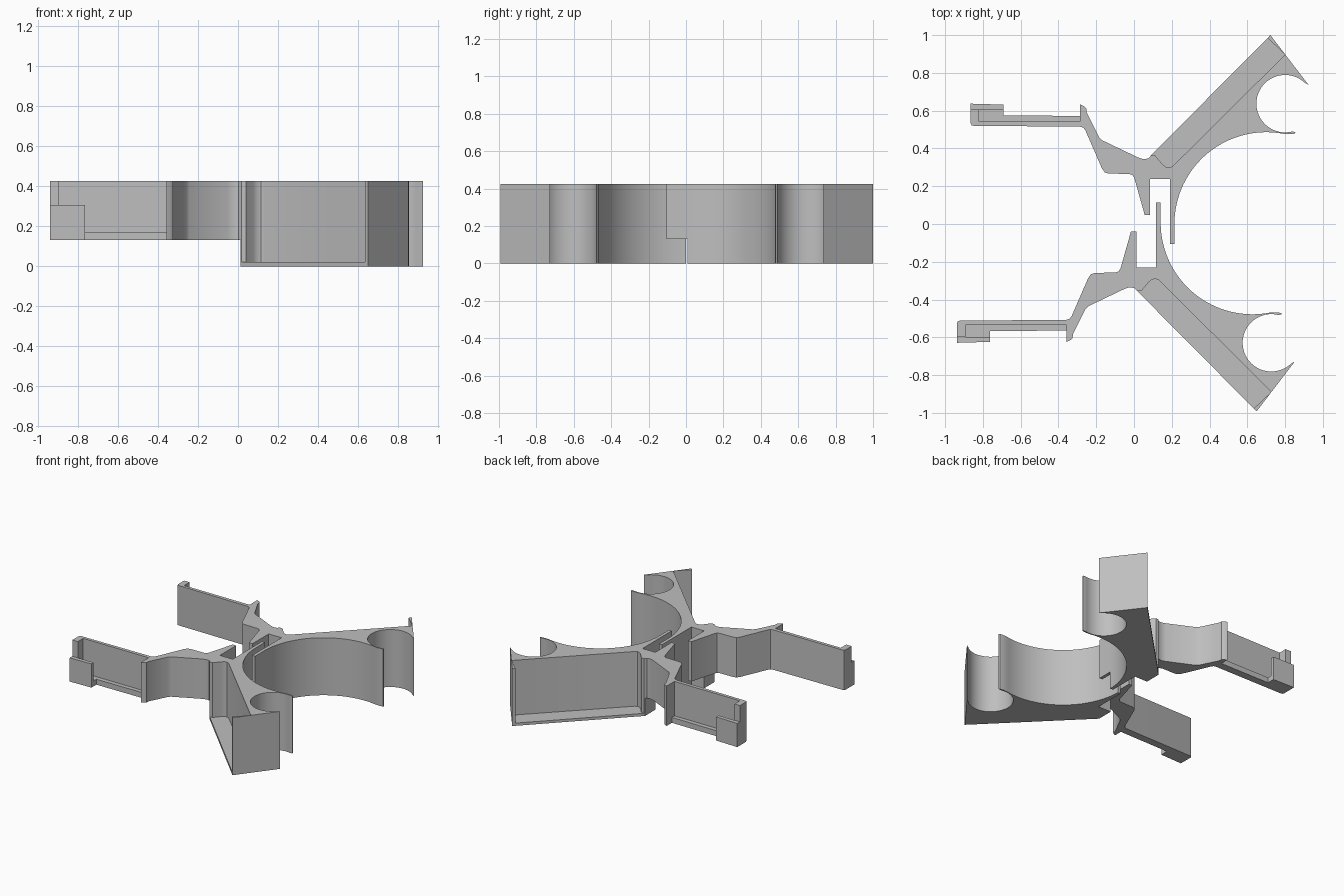
import bpy, bmesh
from math import cos, sin, radians
from mathutils import Matrix

cube = bpy.data.objects.get("Cube")
if cube:
    bpy.data.objects.remove(cube, do_unlink=True)

HEIGHT = 0.425
STEP = 0.13      # underside height of the arm and finger tips

grey = bpy.data.materials.new("plain grey")
grey.use_nodes = True
grey.diffuse_color = (0.52, 0.52, 0.52, 1)
grey.node_tree.nodes["Principled BSDF"].inputs["Base Color"].default_value = grey.diffuse_color


def arc(cx, cy, r, start, end, n):
    angles = [radians(start + (end - start) * i / n) for i in range(n + 1)]
    return [(cx + r * cos(a), cy + r * sin(a)) for a in angles]


def prism(name, outline, z0, z1):
    bm = bmesh.new()
    face = bm.faces.new([bm.verts.new((x, y, z0)) for x, y in outline])
    top = bmesh.ops.extrude_face_region(bm, geom=[face])["geom"]
    bmesh.ops.translate(bm, vec=(0, 0, z1 - z0),
                        verts=[v for v in top if isinstance(v, bmesh.types.BMVert)])
    bmesh.ops.recalc_face_normals(bm, faces=bm.faces)
    mesh = bpy.data.meshes.new(name)
    bm.to_mesh(mesh)
    bm.free()
    obj = bpy.data.objects.new(name, mesh)
    bpy.context.collection.objects.link(obj)
    return obj


def box(x0, x1, y0, y1):
    return [(x0, y0), (x1, y0), (x1, y1), (x0, y1)]


def carve(obj, outline, z0, z1):
    cutter = prism("cutter", outline, z0, z1)
    cutter.hide_render = True
    mod = obj.modifiers.new("carve", "BOOLEAN")
    mod.operation, mod.solver, mod.object = "DIFFERENCE", "EXACT", cutter
    graph = bpy.context.evaluated_depsgraph_get()
    mesh = bpy.data.meshes.new_from_object(obj.evaluated_get(graph))
    obj.modifiers.clear()
    obj.data = mesh
    bpy.data.objects.remove(cutter, do_unlink=True)


# Plan outline: finger, large cradle, small clip, diagonal wall, bent arm, hook
outline = [(0.085, 0.237), (0.19, 0.237), (0.19, -0.105), (0.214, -0.105)]
outline += arc(0.70, 0, 0.486, 180, 79, 32)
outline += [(0.83, 0.476), (0.852, 0.479), (0.855, 0.487)]
outline += arc(0.80, 0.637, 0.152, -76, -312, 36)
outline += [(0.925, 0.735), (0.722, 1.0), (0.095, 0.368)]
outline += [(0.075, 0.347), (0.05, 0.343), (0.02, 0.353)]
outline += [(-0.17, 0.444), (-0.185, 0.46), (-0.25, 0.59), (-0.252, 0.612),
            (-0.262, 0.622), (-0.285, 0.633), (-0.285, 0.572), (-0.69, 0.575),
            (-0.69, 0.632), (-0.865, 0.637), (-0.865, 0.535), (-0.86, 0.523),
            (-0.85, 0.52), (-0.285, 0.515), (-0.268, 0.51), (-0.257, 0.495)]
outline += [(-0.17, 0.295), (-0.155, 0.274), (-0.135, 0.267), (-0.025, 0.265),
            (-0.007, 0.258), (0.002, 0.242), (0.057, 0.047), (0.085, 0.047)]

bracket = prism("back_bracket", outline, 0, HEIGHT)

# Raised underside of the arm and of the finger tip
carve(bracket, box(-1, 0.085, -0.2, 0.8), -0.1, STEP)
carve(bracket, box(0.15, 0.25, -0.2, 0.007), -0.1, STEP)

# Long pocket in the diagonal wall, leaving a thin floor and an end web
carve(bracket, [(0.08, 0.362), (0.112, 0.362), (0.15, 0.317), (0.168, 0.302),
                (0.187, 0.298), (0.205, 0.306), (0.80, 0.897), (0.707, 0.985),
                (0.62, 1.067), (0.0, 0.45)], 0.02, 0.6)

# Arm slot above its ledge, and the lowered cover at the arm tip
carve(bracket, box(-0.82, -0.285, 0.542, 0.605), 0.17, 0.6)
carve(bracket, box(-0.9, -0.68, 0.605, 0.7), 0.305, 0.6)

# Mirrored partner, shifted sideways
partner = bpy.data.objects.new("front_bracket", bracket.data.copy())
bpy.context.collection.objects.link(partner)
partner.data.transform(Matrix.Translation((-0.073, 0.008, 0)) @ Matrix.Diagonal((1, -1, 1, 1)))
partner.data.flip_normals()

bpy.ops.object.select_all(action="DESELECT")
for obj in (bracket, partner):
    obj.data.materials.clear()
    obj.data.materials.append(grey)
    obj.select_set(True)
bpy.context.view_layer.objects.active = bracket
bpy.ops.object.shade_smooth_by_angle(angle=radians(30))
